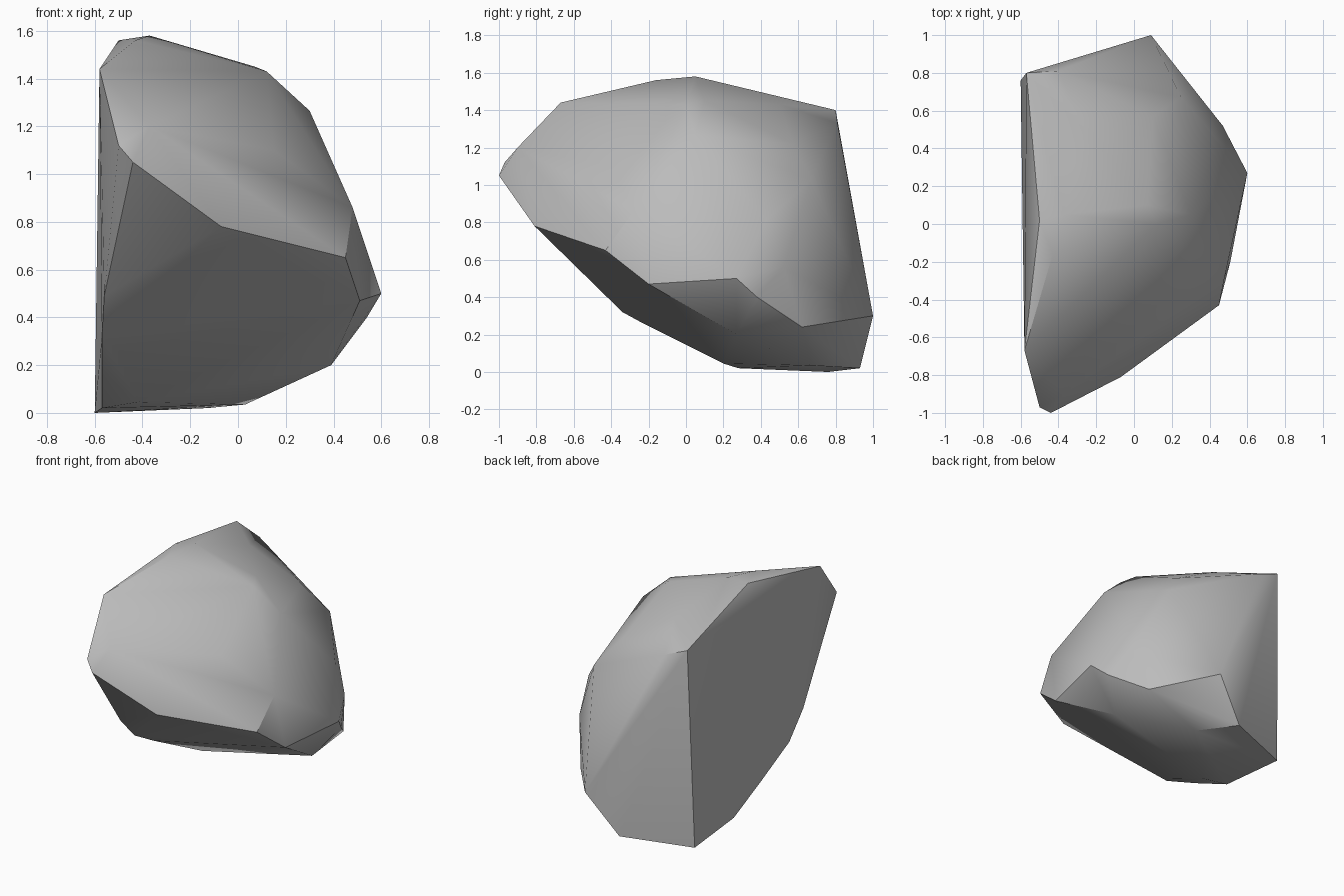
import bpy
import bmesh
import math

default_cube = bpy.data.objects.get("Cube")
if default_cube:
    bpy.data.objects.remove(default_cube, do_unlink=True)


def make_material(name, color):
    material = bpy.data.materials.new(name)
    material.use_nodes = True
    material.diffuse_color = color
    material.node_tree.nodes["Principled BSDF"].inputs["Base Color"].default_value = color
    return material


def build_hull(name, corner_groups, material, crease_degrees):
    """Wrap a taut skin around the corner points and keep its strong creases sharp."""
    bm = bmesh.new()
    for group in corner_groups:
        for corner in group:
            bm.verts.new(corner)
    hull = bmesh.ops.convex_hull(bm, input=bm.verts[:], use_existing_faces=False)
    # Drop points that ended up inside the skin
    inside = [v for v in hull["geom_interior"] if isinstance(v, bmesh.types.BMVert)]
    bmesh.ops.delete(bm, geom=inside, context="VERTS")
    bmesh.ops.recalc_face_normals(bm, faces=bm.faces[:])
    # Merge the triangles of nearly level facets
    bmesh.ops.dissolve_limit(bm, angle_limit=math.radians(1.5),
                             verts=bm.verts[:], edges=bm.edges[:])
    mesh = bpy.data.meshes.new(name)
    bm.to_mesh(mesh)
    bm.free()
    mesh.materials.append(material)
    rock = bpy.data.objects.new(name, mesh)
    bpy.context.collection.objects.link(rock)
    bpy.ops.object.select_all(action="DESELECT")
    rock.select_set(True)
    bpy.context.view_layer.objects.active = rock
    bpy.ops.object.shade_smooth_by_angle(angle=math.radians(crease_degrees))
    return rock


# Base the boulder rests on
base = [(-.6, .76, 0), (-.57, .28, .02), (-.42, .2, .045),
        (.03, .67, .035), (-.13, .93, .02)]

# Split, almost flat side
split_side = [(-.57, -.04, .17), (-.5, -.23, .26), (-.57, -.34, .32),
              (-.56, -.51, .49), (-.58, -.67, 1.44), (-.57, .8, 1.4)]

# Blunt nose at the front
nose = [(-.44, -1, 1.05), (-.5, -.97, 1.12), (-.37, -.9, 1.2), (-.07, -.81, .78)]

# Bulging belly on the other side
belly = [(.45, -.43, .65), (.48, -.28, .86), (.51, -.2, .47), (.6, .27, .5),
         (.54, .38, .4), (.39, .27, .2), (.39, .62, .24), (.47, .52, .56),
         (.46, .43, .81)]

# Rounded crown
crown = [(-.5, .02, 1.56), (-.43, -.16, 1.56), (-.37, .05, 1.58), (-.26, .5, 1.43),
         (.12, 0, 1.43), (.07, .1, 1.45), (.3, .05, 1.265), (.15, -.4, 1.1)]

# Steep back
back = [(.09, 1, .3), (.25, .67, 1.03), (.1, .57, 1.22), (-.4, .81, 1.33)]

stone_grey = make_material("stone grey", (.5, .5, .5, 1))
build_hull("boulder", [base, split_side, nose, belly, crown, back], stone_grey, 33)
